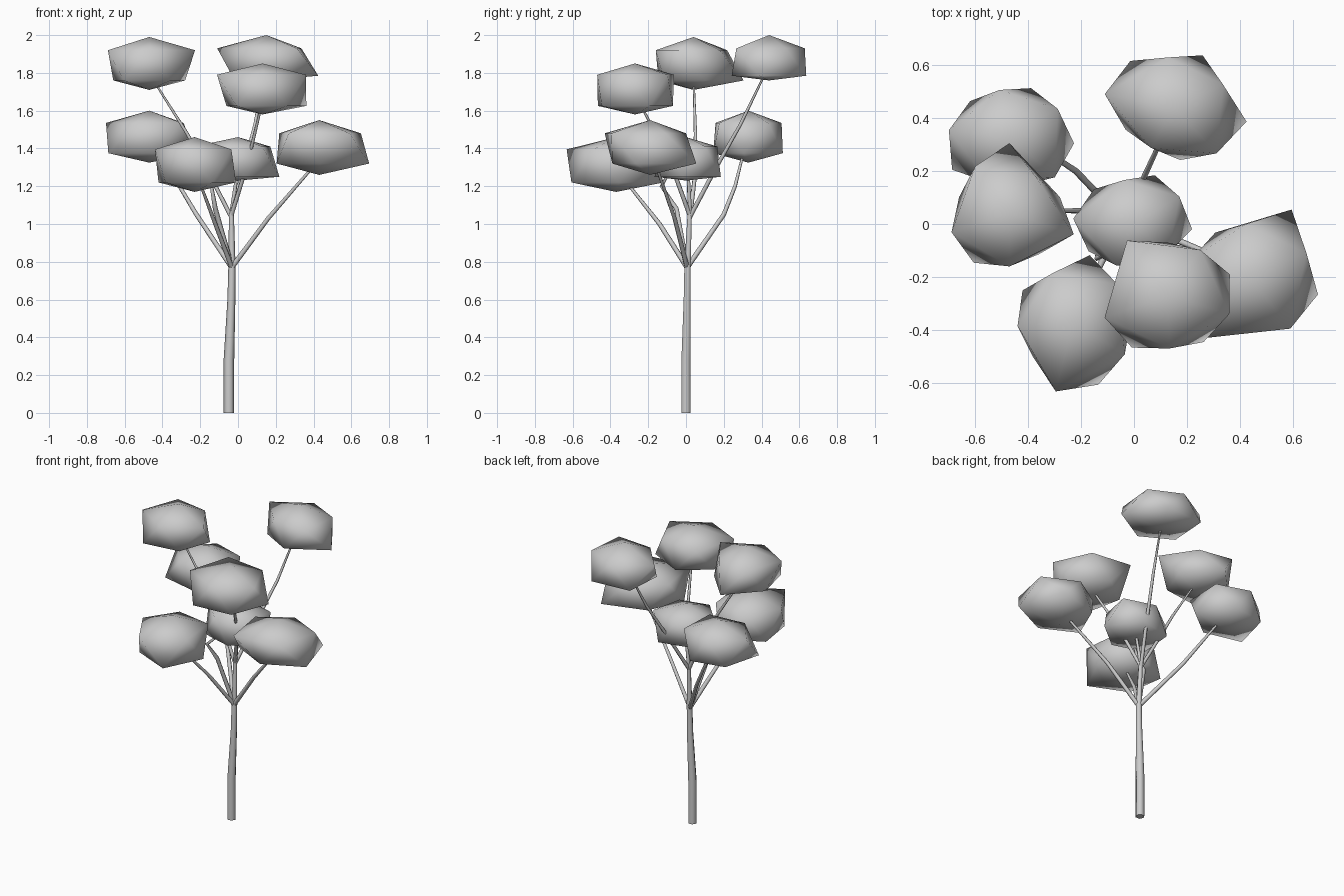
import bpy, bmesh
from math import radians, cos, sin

if "Cube" in bpy.data.objects:
    bpy.data.objects.remove(bpy.data.objects["Cube"])


def branch(name, pts):
    """Tapered six-sided limb through (x, y, z, radius) points."""
    cu = bpy.data.curves.new(name, 'CURVE')
    cu.dimensions = '3D'
    cu.bevel_depth = 1.0
    cu.bevel_resolution = 1
    cu.use_fill_caps = True
    sp = cu.splines.new('POLY')
    sp.points.add(len(pts) - 1)
    for p, (x, y, z, r) in zip(sp.points, pts):
        p.co = (x, y, z, 1)
        p.radius = r
    sp.use_smooth = True
    bpy.context.collection.objects.link(bpy.data.objects.new(name, cu))


def foliage(name, centre, heights, turn, upper, lower):
    """Irregular flattened icosahedron: two staggered five-point rings and two tips."""
    cx, cy = centre
    top, zu, zl, bottom = heights
    bm = bmesh.new()

    def ring(radii, start, z):
        return [bm.verts.new((cx + r * cos(radians(start + 72 * k)),
                              cy + r * sin(radians(start + 72 * k)), z))
                for k, r in enumerate(radii)]
    u, l = ring(upper, turn, zu), ring(lower, turn + 36, zl)
    t, b = bm.verts.new((cx, cy, top)), bm.verts.new((cx, cy, bottom))
    for i in range(5):
        j = (i + 1) % 5
        for f in ((t, u[i], u[j]), (u[i], l[i], u[j]), (l[i], l[j], u[j]), (b, l[j], l[i])):
            bm.faces.new(f).smooth = True
    bmesh.ops.recalc_face_normals(bm, faces=bm.faces)
    me = bpy.data.meshes.new(name)
    bm.to_mesh(me)
    bm.free()
    bpy.context.collection.objects.link(bpy.data.objects.new(name, me))


# Trunk
branch("trunk", [(-.048, 0, 0, .028), (-.048, 0, .28, .028), (-.035, .006, .6, .021),
                 (-.032, .008, .78, .019), (-.035, .02, 1.06, .013)])

# Lower limbs leave the first fork, upper limbs the second
low, high = (-.033, .006, .77, .014), (-.037, .022, 1.04, .012)
limbs = {
    "right_limb": [low, (.16, -.06, 1.03, .012), (.43, -.17, 1.34, .007)],
    "front_limb": [low, (-.12, -.14, 1.0, .012), (-.21, -.33, 1.24, .007)],
    "left_back_limb": [low, (-.22, .2, 1.05, .012), (-.31, .26, 1.2, .01), (-.44, .31, 1.4, .006)],
    "middle_limb": [low, (-.12, -.05, 1.08, .013), (-.14, -.13, 1.2, .01), (-.05, -.08, 1.29, .006)],
    "left_high_limb": [high, (-.16, .05, 1.28, .011), (-.27, .05, 1.48, .009), (-.46, .04, 1.78, .005)],
    "back_high_limb": [high, (.03, .16, 1.3, .011), (.09, .29, 1.53, .009), (.14, .43, 1.82, .005)],
    "front_high_limb": [high, (.05, -.08, 1.32, .011), (.13, -.25, 1.65, .006)],
    "centre_high_limb": [high, (0, .01, 1.3, .008)],
}
for name, pts in limbs.items():
    branch(name, pts)

# Foliage clumps: centre, ring heights, turn, upper and lower radii
foliage("foliage_left_high", (-.47, .04), (1.99, 1.92, 1.76, 1.71), 54,
        (.17, .22, .23, .2, .255), (.265, .2, .23, .19, .2))
foliage("foliage_left_back", (-.47, .33), (1.6, 1.535, 1.375, 1.325), 30,
        (.21, .18, .23, .19, .23), (.2, .2, .25, .19, .245))
foliage("foliage_back_high", (.15, .44), (2.0, 1.93, 1.785, 1.76), 25,
        (.205, .19, .265, .175, .237), (.225, .24, .2, .2, .28))
foliage("foliage_front_high", (.13, -.27), (1.85, 1.79, 1.625, 1.58), 55,
        (.21, .26, .255, .2, .24), (.2, .2, .24, .22, .245))
foliage("foliage_right", (.43, -.19), (1.55, 1.48, 1.32, 1.26), 20,
        (.235, .19, .22, .29, .26), (.295, .2, .24, .2, .275))
foliage("foliage_front", (-.23, -.37), (1.46, 1.395, 1.22, 1.17), 40,
        (.22, .2, .21, .27, .23), (.26, .225, .2, .255, .22))
foliage("foliage_centre", (0, 0), (1.46, 1.41, 1.25, 1.23), 31,
        (.2, .17, .23, .17, .17), (.2, .2, .2, .17, .22))
